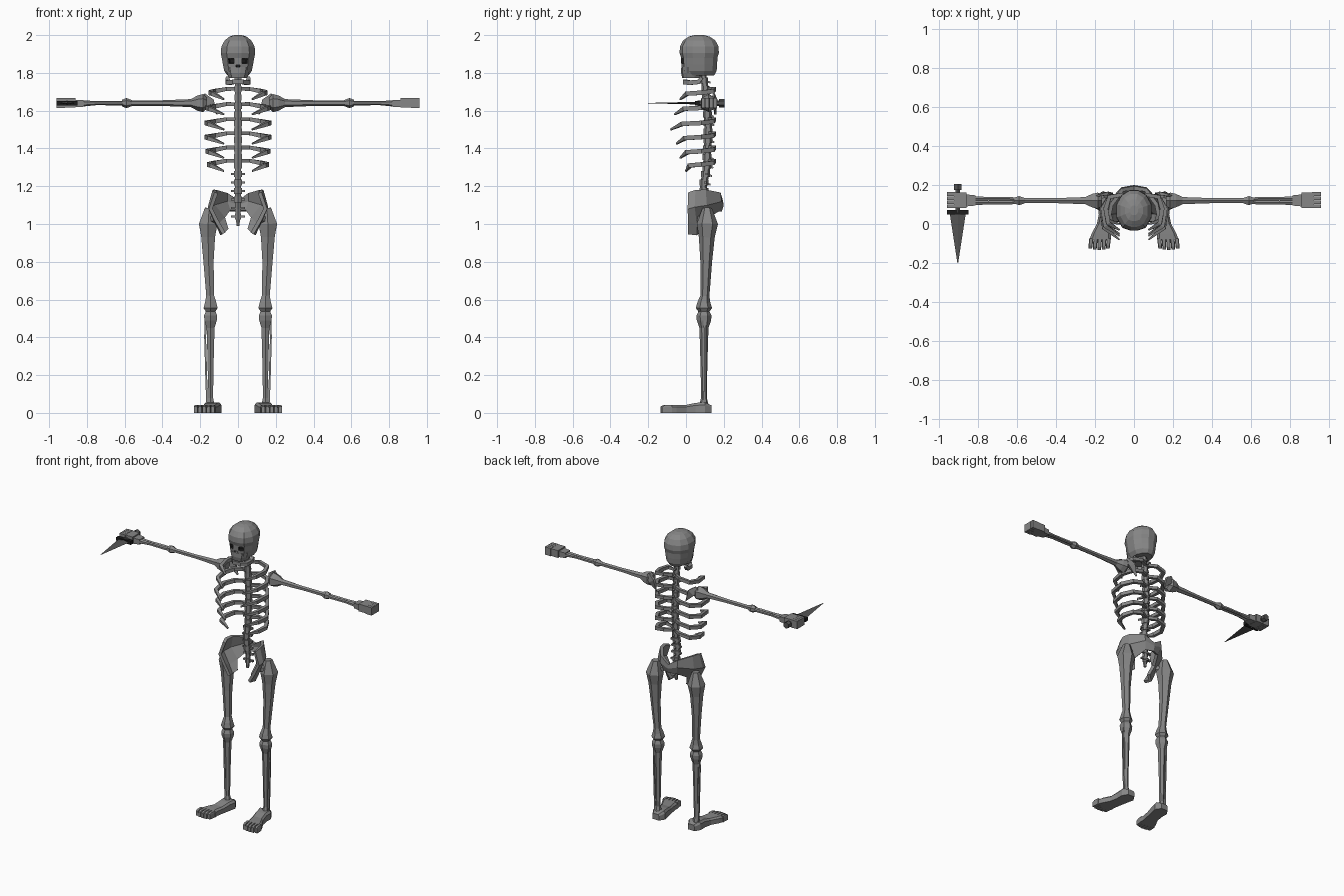
import bpy, bmesh, math
from mathutils import Vector

if "Cube" in bpy.data.objects:
    bpy.data.objects.remove(bpy.data.objects["Cube"])


def material(name, grey):
    m = bpy.data.materials.new(name)
    m.use_nodes = True
    m.diffuse_color = (grey, grey, grey, 1)
    m.node_tree.nodes["Principled BSDF"].inputs["Base Color"].default_value = (grey, grey, grey, 1)
    return m


BONE = material("bone grey", 0.24)
DARK = material("near black", 0.012)
STEEL = material("dark steel", 0.09)


def finish(bm, name, *mats):
    bmesh.ops.recalc_face_normals(bm, faces=bm.faces)
    mesh = bpy.data.meshes.new(name)
    bm.to_mesh(mesh)
    bm.free()
    for m in mats or (BONE,):
        mesh.materials.append(m)
    ob = bpy.data.objects.new(name, mesh)
    bpy.context.collection.objects.link(ob)
    return ob


def loft(bm, rings):
    """Skin a list of equal-length point rings and cap both ends."""
    loops = [[bm.verts.new(p) for p in ring] for ring in rings]
    n = len(loops[0])
    for a, b in zip(loops, loops[1:]):
        for i in range(n):
            j = (i + 1) % n
            bm.faces.new((a[i], a[j], b[j], b[i]))
    bm.faces.new(loops[0])
    bm.faces.new(loops[-1])


def tube(bm, path, radii, sides=6, flat=1.0):
    """Faceted bone along a path; flat widens or narrows it sideways."""
    pts = [Vector(p) for p in path]
    rings = []
    for i, p in enumerate(pts):
        t = (pts[min(i + 1, len(pts) - 1)] - pts[max(i - 1, 0)]).normalized()
        ref = Vector((0, 1, 0)) if abs(t.z) > 0.8 else Vector((0, 0, 1))
        u = ref.cross(t).normalized()
        v = t.cross(u)
        ring = []
        for k in range(sides):
            a = 2 * math.pi * (k + 0.5) / sides
            ring.append(p + radii[i] * (u * math.cos(a) * flat + v * math.sin(a)))
        rings.append(ring)
    loft(bm, rings)


def box(bm, lo, hi, taper=1.0):
    """Box between two corners; taper shrinks the end at hi x."""
    c = [(a + b) / 2 for a, b in zip(lo, hi)]
    h = [(b - a) / 2 for a, b in zip(lo, hi)]
    corners = ((-1, -1), (1, -1), (1, 1), (-1, 1))
    loft(bm, [[(x, c[1] + h[1] * i * k, c[2] + h[2] * j * k) for i, j in corners]
              for x, k in ((lo[0], 1), (hi[0], taper))])


# Skull with sunken eye sockets and nose
half = [(0.2, -1), (0.66, -0.86), (1, -0.35), (1, 0.3), (0.7, 0.76), (0.25, 1)]
outline = half + [(-x, y) for x, y in reversed(half)]
bm = bmesh.new()
loft(bm, [[(x * rx, 0.07 + y * ry, z) for x, y in outline] for z, rx, ry in (
    (1.785, 0.055, 0.078), (1.81, 0.073, 0.092), (1.845, 0.08, 0.095), (1.88, 0.086, 0.096),
    (1.905, 0.091, 0.104), (1.94, 0.088, 0.102), (1.972, 0.07, 0.085), (1.992, 0.045, 0.055),
    (2.0, 0.02, 0.025))])
bmesh.ops.recalc_face_normals(bm, faces=bm.faces)
sockets = []
for f in bm.faces:
    c = f.calc_center_median()
    eye = 1.85 < c.z < 1.88 and 0.02 < abs(c.x) < 0.05
    nose = 1.81 < c.z < 1.84 and abs(c.x) < 0.01
    if c.y < 0 and (eye or nose):
        sockets.append(f)
bmesh.ops.inset_individual(bm, faces=sockets, thickness=0.006, depth=0)
bmesh.ops.inset_individual(bm, faces=sockets, thickness=0.003, depth=-0.02)
for f in sockets:
    for e in f.edges:
        for g in e.link_faces:
            g.material_index = 1
finish(bm, "skull", BONE, DARK)

# Upper jaw and lower jaw
bm = bmesh.new()
loft(bm, [[(x * rx, 0.03 + y * ry, z) for x, y in outline] for z, rx, ry in (
    (1.772, 0.048, 0.05), (1.80, 0.058, 0.056), (1.83, 0.066, 0.055))])
finish(bm, "upper_jaw")
bm = bmesh.new()
jaw = [(0.056, 0.085, 1.775), (0.055, 0.065, 1.752), (0.048, 0.02, 1.748), (0.026, -0.005, 1.752)]
tube(bm, jaw + [(-x, y, z) for x, y, z in reversed(jaw)], [0.012] + [0.017] * 6 + [0.012], 4)
finish(bm, "lower_jaw")

# Spine: core, vertebrae with spurs, tailbone
bm = bmesh.new()
curve = [(1.8, 0.09), (1.7, 0.105), (1.5, 0.118), (1.3, 0.11), (1.2, 0.092), (1.08, 0.11), (0.99, 0.105)]
tube(bm, [(0, y, z) for z, y in curve], [0.015, 0.019, 0.02, 0.02, 0.018, 0.018, 0.009])


def spine_y(z):
    for (z1, y1), (z2, y2) in zip(curve, curve[1:]):
        if z2 <= z <= z1:
            return y1 + (y2 - y1) * (z1 - z) / (z1 - z2)


for i in range(17):
    z = 1.76 - i * 0.045
    y = spine_y(z)
    r = 0.021 if i < 3 else 0.024 if i < 15 else 0.017
    tube(bm, [(0, y, z - 0.016), (0, y, z + 0.016)], [r, r])
    tube(bm, [(0, y, z), (0, y + 0.034, z - 0.012)], [0.011, 0.006], 4)
    if i > 10:
        box(bm, (-0.036, y, z - 0.006), (0.036, y + 0.014, z + 0.006))
finish(bm, "spine")

# Pelvis: half a curved plate, mirrored and thickened
bm = bmesh.new()
columns = [
    [(0, 0.185, 1.125), (0, 0.19, 1.10), (0, 0.18, 1.07)],
    [(0.06, 0.175, 1.165), (0.06, 0.18, 1.12), (0.045, 0.165, 1.07)],
    [(0.115, 0.10, 1.18), (0.13, 0.105, 1.10), (0.075, 0.10, 1.03), (0.055, 0.075, 0.97)],
    [(0.125, 0.05, 1.178), (0.15, 0.045, 1.09), (0.11, 0.055, 1.0), (0.085, 0.055, 0.945)],
    [(0.115, 0.015, 1.165), (0.145, 0.01, 1.08), (0.115, 0.012, 1.02), (0.075, 0.012, 0.95)]]
grid = [[bm.verts.new(p) for p in col] for col in columns]
for a, b in zip(grid, grid[1:]):
    for j in range(min(len(a), len(b)) - 1):
        bm.faces.new((a[j], b[j], b[j + 1], a[j + 1]))
pelvis = finish(bm, "pelvis")
mirror = pelvis.modifiers.new("mirror", "MIRROR")
mirror.use_clip = True
plate = pelvis.modifiers.new("thickness", "SOLIDIFY")
plate.thickness = 0.02
plate.offset = 0

# Paired parts
RIB_Z = [1.66, 1.58, 1.50, 1.425, 1.35, 1.28]
RIB_FRONT = [-0.03, -0.06, -0.08, -0.05, -0.03, 0.0]
RIB_WIDTH = [0.145, 0.16, 0.165, 0.165, 0.16, 0.153]
for s, side in ((1, "left"), (-1, "right")):
    def bone(name, path, radii, sides=6, flat=1.0):
        b = bmesh.new()
        tube(b, [(s * x, y, z) for x, y, z in path], radii, sides, flat)
        return finish(b, f"{side}_{name}")

    # Rib cage, open at the front
    for i, (z, yf, w) in enumerate(zip(RIB_Z, RIB_FRONT, RIB_WIDTH)):
        back = z + 0.055
        bone(f"rib_{i + 1}", [(0.012, 0.125, back), (0.06, 0.15, back), (0.125, 0.14, back - 0.012),
                              (w, 0.08, back - 0.02), (w - 0.012, 0.02 + yf / 2, back - 0.025),
                              (0.075, yf, z)],
             [0.013, 0.014, 0.016, 0.017, 0.016, 0.006], 4)

    # Shoulder blade
    bone("shoulder_blade", [(0.11, 0.155, 1.58), (0.15, 0.155, 1.645), (0.185, 0.145, 1.68)],
         [0.008, 0.035, 0.02], 4, 0.35)

    # Arm
    bone("upper_arm", [(x, 0.12, 1.64) for x in (0.165, 0.185, 0.215, 0.25, 0.40, 0.56, 0.59, 0.615)],
         [0.03, 0.048, 0.04, 0.021, 0.015, 0.015, 0.027, 0.017])
    for name, dy, r in (("radius", -0.01, 0.012), ("ulna", 0.01, 0.011)):
        bone(name, [(0.6, 0.12 + dy / 2, 1.64), (0.64, 0.12 + dy, 1.64), (0.75, 0.12 + dy, 1.64),
                    (0.83, 0.12 + dy, 1.638)], [r, r, r * 0.9, r * 1.4])

    # Fist: wrist, palm and four fingers
    bm = bmesh.new()
    box(bm, (s * 0.865, 0.09, 1.618), (s * 0.815, 0.152, 1.658), 0.85)
    box(bm, (s * 0.86, 0.083, 1.616), (s * 0.925, 0.162, 1.666))
    for k in range(4):
        y = 0.081 + k * 0.021
        box(bm, (s * 0.915, y, 1.613), (s * 0.96, y + 0.0195, 1.667), 0.97)
    finish(bm, f"{side}_hand")

    # Leg
    bone("thigh_bone", [(0.153, 0.112, 1.085), (0.158, 0.113, 1.0), (0.158, 0.11, 0.93), (0.156, 0.107, 0.8),
                        (0.147, 0.1, 0.62), (0.145, 0.095, 0.585), (0.145, 0.095, 0.555), (0.145, 0.095, 0.535)],
         [0.025, 0.056, 0.042, 0.031, 0.024, 0.034, 0.043, 0.028])
    bone("hip_neck", [(0.155, 0.112, 1.02), (0.115, 0.075, 1.03)], [0.025, 0.024])
    bone("shin_bone", [(0.145, 0.095, z) for z in (0.54, 0.515, 0.49, 0.45, 0.25, 0.08, 0.045)],
         [0.028, 0.04, 0.038, 0.024, 0.018, 0.015, 0.024])
    bone("calf_bone", [(0.17, 0.1, 0.5), (0.174, 0.1, 0.4), (0.167, 0.1, 0.15), (0.16, 0.1, 0.05)],
         [0.01, 0.007, 0.007, 0.011], 4)

    # Foot with toes
    def sole(y, x, w, h):
        shape = ((-1, 0), (1, 0), (1, 0.75), (0.75, 1), (-0.75, 1), (-1, 0.75))
        return [(s * (x + w * i), y, h * j) for i, j in shape]
    bm = bmesh.new()
    loft(bm, [sole(0.135, 0.135, 0.024, 0.04), sole(0.10, 0.135, 0.047, 0.056), sole(0.05, 0.14, 0.041, 0.053),
              sole(0, 0.15, 0.041, 0.042), sole(-0.05, 0.168, 0.05, 0.042), sole(-0.08, 0.173, 0.056, 0.041)])
    for k in range(5):
        x = 0.13 + k * 0.0225
        tip = -0.125 - 0.009 * math.sin(k * math.pi / 4)
        loft(bm, [sole(-0.075, x, 0.011, 0.041), sole(tip + 0.015, x + 0.003, 0.01, 0.041),
                  sole(tip, x + 0.004, 0.009, 0.034)])
    finish(bm, f"{side}_foot")

# Dagger held in the right fist
GX, GZ = -0.905, 1.64
bm = bmesh.new()
loft(bm, [[(GX + w, y, GZ), (GX, y, GZ + t), (GX - w, y, GZ), (GX, y, GZ - t)]
          for y, w, t in ((0.06, 0.042, 0.007), (-0.2, 0.002, 0.001))])
finish(bm, "dagger_blade", STEEL)
bm = bmesh.new()
box(bm, (GX - 0.055, 0.048, GZ - 0.012), (GX + 0.055, 0.072, GZ + 0.012))
finish(bm, "dagger_guard", DARK)
bm = bmesh.new()
tube(bm, [(GX, y, GZ) for y in (0.06, 0.175)], [0.014] * 2)
tube(bm, [(GX, y, GZ) for y in (0.175, 0.205)], [0.022] * 2)
finish(bm, "dagger_grip", STEEL)
